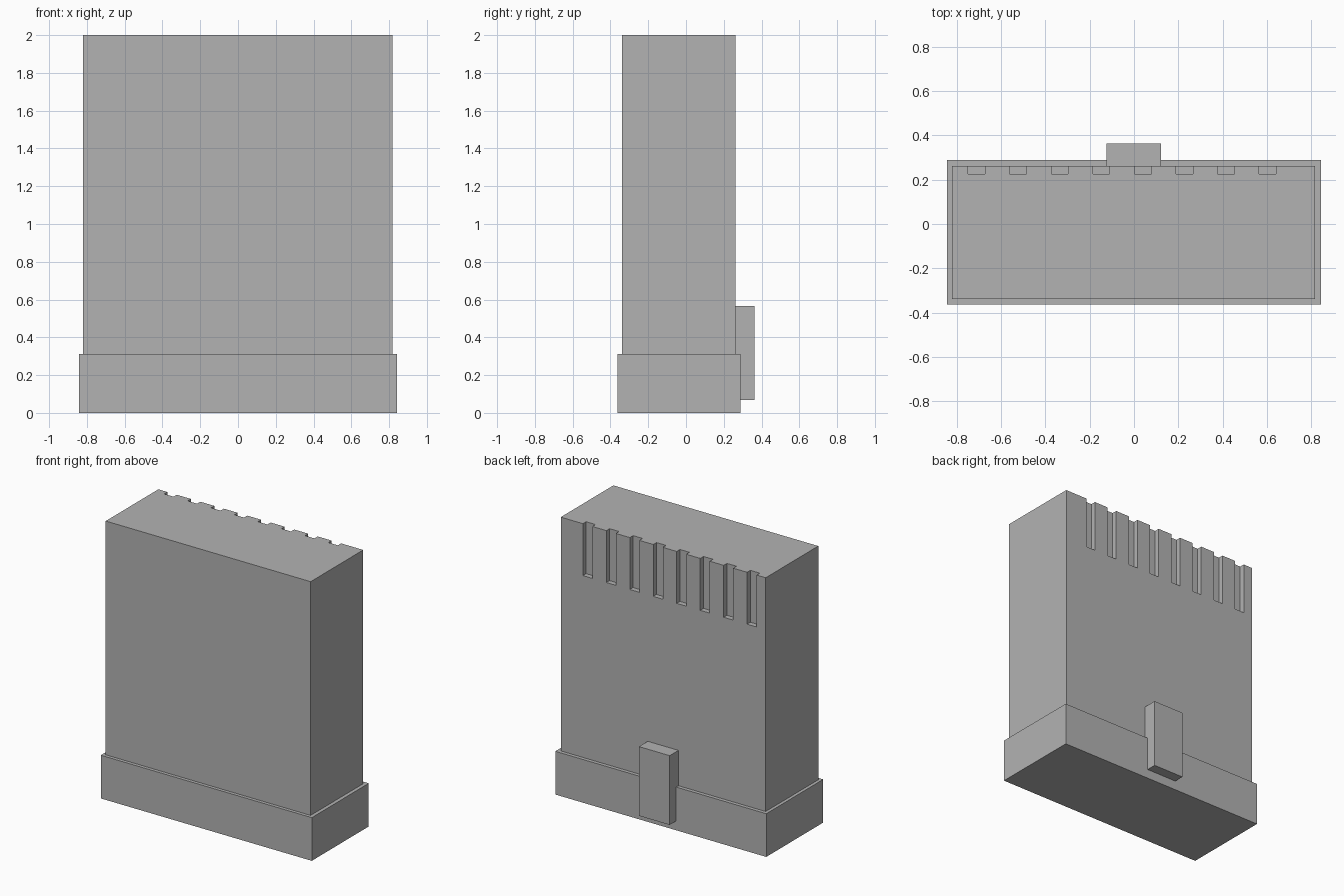
import bpy
import bmesh
from mathutils import Matrix, Vector

default = bpy.data.objects.get("Cube")
if default:
    bpy.data.objects.remove(default, do_unlink=True)

grey = bpy.data.materials.new("plain grey")
grey.use_nodes = True
colour = (0.45, 0.45, 0.45, 1)
grey.diffuse_color = colour
grey.node_tree.nodes["Principled BSDF"].inputs["Base Color"].default_value = colour


def boxes(name, corners):
    """One object made of boxes, each given by its low and high corner."""
    bm = bmesh.new()
    for low, high in corners:
        low, high = Vector(low), Vector(high)
        place = Matrix.Translation((low + high) / 2) @ Matrix.Diagonal((*(high - low), 1))
        bmesh.ops.create_cube(bm, size=1, matrix=place)
    mesh = bpy.data.meshes.new(name)
    bm.to_mesh(mesh)
    bm.free()
    mesh.materials.append(grey)
    obj = bpy.data.objects.new(name, mesh)
    bpy.context.collection.objects.link(obj)
    return obj


# Wide lower band and the upright body standing on it
boxes("base", [((-0.843, -0.362, 0), (0.843, 0.288, 0.312))])
body = boxes("body", [((-0.82, -0.338, 0.312), (0.817, 0.262, 2))])

# Tab on the back, overlapping the base and the body
boxes("back_tab", [((-0.123, 0.262, 0.067), (0.122, 0.362, 0.567))])

# Row of slots cut into the top of the back
slots = []
for i in range(8):
    x = -0.748 + i * 0.1875
    slots.append(((x, 0.225, 1.625), (x + 0.076, 0.4, 2.1)))
cutter = boxes("slot_cutter", slots)
cutter.hide_render = True

cut = body.modifiers.new("slots", "BOOLEAN")
cut.operation = "DIFFERENCE"
cut.solver = "EXACT"
cut.object = cutter
bpy.context.view_layer.objects.active = body
bpy.ops.object.modifier_apply(modifier=cut.name)
bpy.data.objects.remove(cutter, do_unlink=True)
